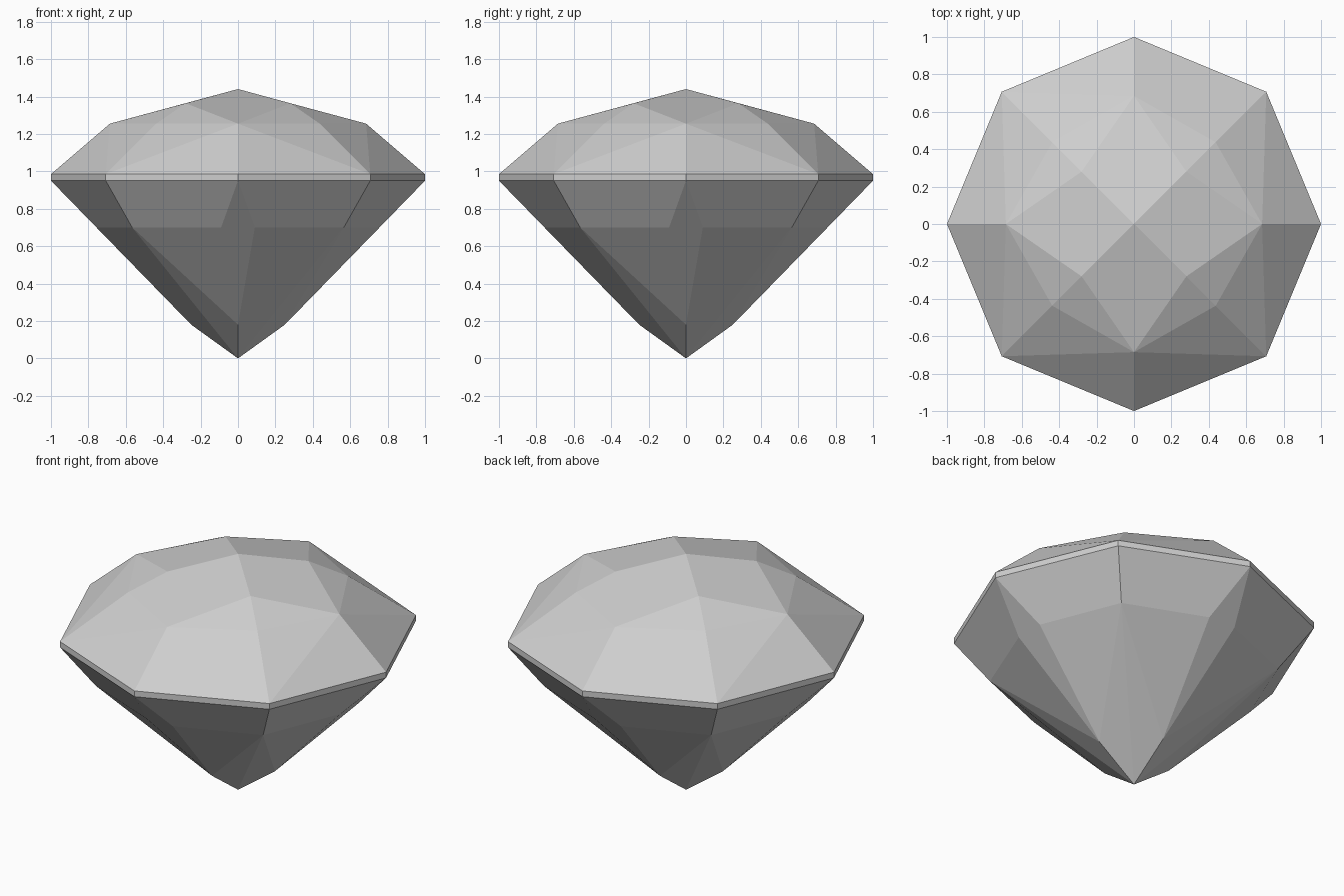
import bpy
import bmesh
from math import cos, sin, radians

cube = bpy.data.objects.get("Cube")
if cube:
    bpy.data.objects.remove(cube, do_unlink=True)

# One pale grey for the whole stone
grey = bpy.data.materials.new("pale_grey")
grey.use_nodes = True
colour = (0.62, 0.62, 0.62, 1)
grey.diffuse_color = colour
grey.node_tree.nodes["Principled BSDF"].inputs["Base Color"].default_value = colour

GIRDLE_TOP, GIRDLE_BOTTOM = 0.985, 0.95


def ring(radius, z, start=0, count=4):
    """Corners evenly spaced around the stone's axis."""
    angles = [radians(start + 360 * i / count) for i in range(count)]
    return [(radius * cos(a), radius * sin(a), z) for a in angles]


def cut_stone(name, points):
    """Convex faceted part, left open where it meets its neighbours."""
    bm = bmesh.new()
    for p in points:
        bm.verts.new(p)
    bmesh.ops.convex_hull(bm, input=bm.verts[:])
    bmesh.ops.dissolve_limit(bm, angle_limit=radians(1.5),
                             verts=bm.verts[:], edges=bm.edges[:])
    bmesh.ops.recalc_face_normals(bm, faces=bm.faces[:])
    caps = [f for f in bm.faces if abs(f.normal.z) > 0.999]
    bmesh.ops.delete(bm, geom=caps, context='FACES_ONLY')
    mesh = bpy.data.meshes.new(name)
    bm.to_mesh(mesh)
    bm.free()
    mesh.materials.append(grey)
    obj = bpy.data.objects.new(name, mesh)
    bpy.context.collection.objects.link(obj)
    return obj


# Crown: peak, four kite facets, star facets and the slopes to the rim
cut_stone("crown",
          [(0, 0, 1.44)]
          + ring(0.396, 1.364, 45)
          + ring(0.685, 1.255)
          + ring(0.618, 1.255, 45)
          + ring(1, GIRDLE_TOP, count=8))

# Girdle: thin eight-sided band
cut_stone("girdle",
          ring(1, GIRDLE_TOP, count=8) + ring(1, GIRDLE_BOTTOM, count=8))

# Pavilion: upper facets, slim kites on the axes, and the pointed base
cut_stone("pavilion",
          ring(1, GIRDLE_BOTTOM, count=8)
          + ring(0.80, 0.70, 45)
          + ring(0.762, 0.70, 6.8)
          + ring(0.762, 0.70, -6.8)
          + ring(0.25, 0.18)
          + [(0, 0, 0)])
